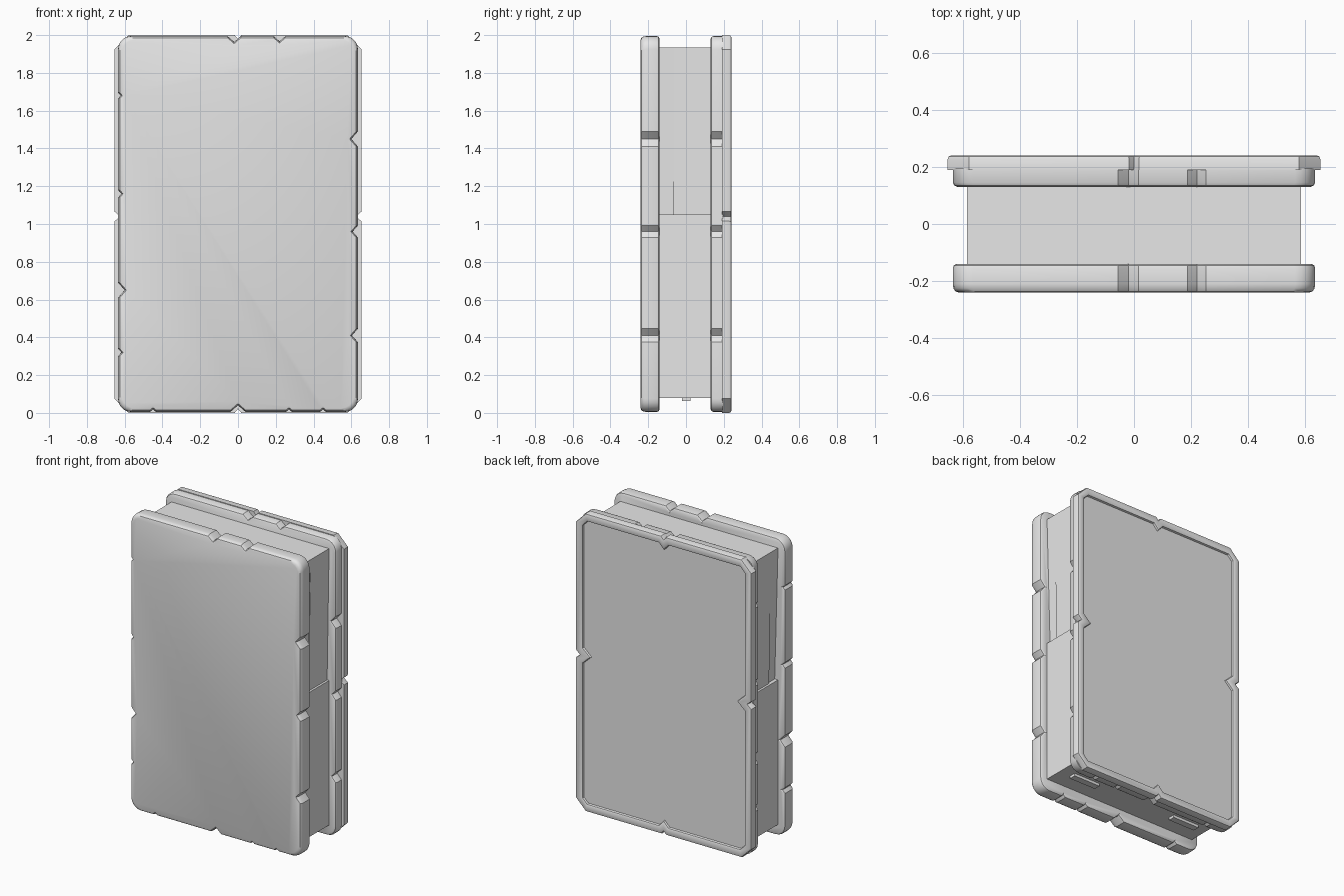
import bpy
import bmesh
import math

cube = bpy.data.objects.get("Cube")
if cube:
    bpy.data.objects.remove(cube, do_unlink=True)

stone = bpy.data.materials.new("grey stone")
stone.use_nodes = True
grey = (0.8, 0.8, 0.8, 1)
stone.diffuse_color = grey
stone.node_tree.nodes["Principled BSDF"].inputs["Base Color"].default_value = grey


def outline(hw, hh, r, steps, notches, depth, width):
    """Rounded rectangle in x/z with V notches.
    notches: (position, strength) lists for bottom, right, top, left."""
    pts = []
    for k in range(4):
        length, dist = (hw, hh) if k % 2 == 0 else (hh, hw)
        side = []
        for t, s in notches[k]:
            side += [(t - width * s, -dist), (t, -dist + depth * s), (t + width * s, -dist)]
        for i in range(steps + 1):
            a = math.pi / 2 * (i / steps - 1)
            side.append((length - r + r * math.cos(a), -dist + r + r * math.sin(a)))
        for u, v in side:
            for _ in range(k):
                u, v = -v, u
            pts.append((u, v + 1))
    return pts


def loft(name, rings):
    """Skin a list of (y, outline) rings and cap both ends."""
    bm = bmesh.new()
    loops = [[bm.verts.new((x, y, z)) for x, z in pts] for y, pts in rings]
    for a, b in zip(loops, loops[1:]):
        n = len(a)
        for i in range(n):
            j = (i + 1) % n
            bm.faces.new((a[i], a[j], b[j], b[i]))
    bm.faces.new(loops[0])
    bm.faces.new(loops[-1])
    finish(name, bm)


def block(name, x0, x1, y0, y1, z0, z1, taper=0.0):
    """Box whose bottom end is pulled in along x by taper."""
    bm = bmesh.new()
    bmesh.ops.create_cube(bm, size=1)
    for v in bm.verts:
        t = taper if v.co.z < 0 else 0
        v.co = (x0 + t if v.co.x < 0 else x1 - t,
                y0 if v.co.y < 0 else y1,
                z0 if v.co.z < 0 else z1)
    finish(name, bm)


def finish(name, bm):
    bmesh.ops.recalc_face_normals(bm, faces=bm.faces)
    mesh = bpy.data.meshes.new(name)
    bm.to_mesh(mesh)
    bm.free()
    mesh.materials.append(stone)
    obj = bpy.data.objects.new(name, mesh)
    bpy.context.collection.objects.link(obj)
    bpy.ops.object.select_all(action="DESELECT")
    obj.select_set(True)
    bpy.context.view_layer.objects.active = obj
    bpy.ops.object.shade_smooth_by_angle(angle=math.radians(35))


# Chipped slabs on both sides of the core
chips = [
    [(-0.45, 0.4), (0, 1), (0.27, 0.4), (0.45, 0.4)],
    [(-0.59, 0.9), (-0.04, 0.8), (0.45, 1)],
    [(-0.22, 0.8), (0.02, 0.9)],
    [(-0.68, 0.4), (-0.16, 0.5), (0.35, 1), (0.68, 0.5)],
]


def slab(name, profile):
    loft(name, [(y, outline(0.635 - i, 0.995 - i, 0.07, 5, chips, 0.035, 0.04))
                for y, i in profile])


slab("front_slab", [(-0.24, 0.02), (-0.236, 0.009), (-0.225, 0.002), (-0.21, 0),
                    (-0.155, 0), (-0.145, 0.003), (-0.14, 0.012)])
slab("back_slab", [(0.13, 0.015), (0.135, 0.005), (0.145, 0), (0.195, 0)])

# Raised back frame with a recessed panel and a notch in each side
mid = [[(0, 0.7)], [(0.04, 1)], [(0, 0.7)], [(-0.04, 1)]]
frame = [(0.19, 0, 0.03), (0.228, 0, 0.03), (0.237, 0.004, 0.03), (0.24, 0.012, 0.035),
         (0.24, 0.042, 0.05), (0.236, 0.05, 0.055), (0.224, 0.054, 0.055)]
loft("back_frame", [(y, outline(0.653 - i, 1 - i, 0.075 - i * 0.8, 1, mid, d, 0.025 + i * 0.5))
                    for y, i, d in frame])

# Core: full lower block, slightly recessed upper panels
block("lower_core", -0.585, 0.585, -0.15, 0.14, 0.08, 1.05)
block("upper_core_front", -0.585, 0.585, -0.15, -0.066, 1.04, 1.935, 0.025)
block("upper_core_back", -0.585, 0.585, -0.066, 0.14, 1.04, 1.935, 0.015)

# Small plates under the core
for side, x in (("left", 0.4), ("right", -0.4)):
    block("base_plate_" + side, x - 0.1, x + 0.1, -0.02, 0.025, 0.062, 0.085)
